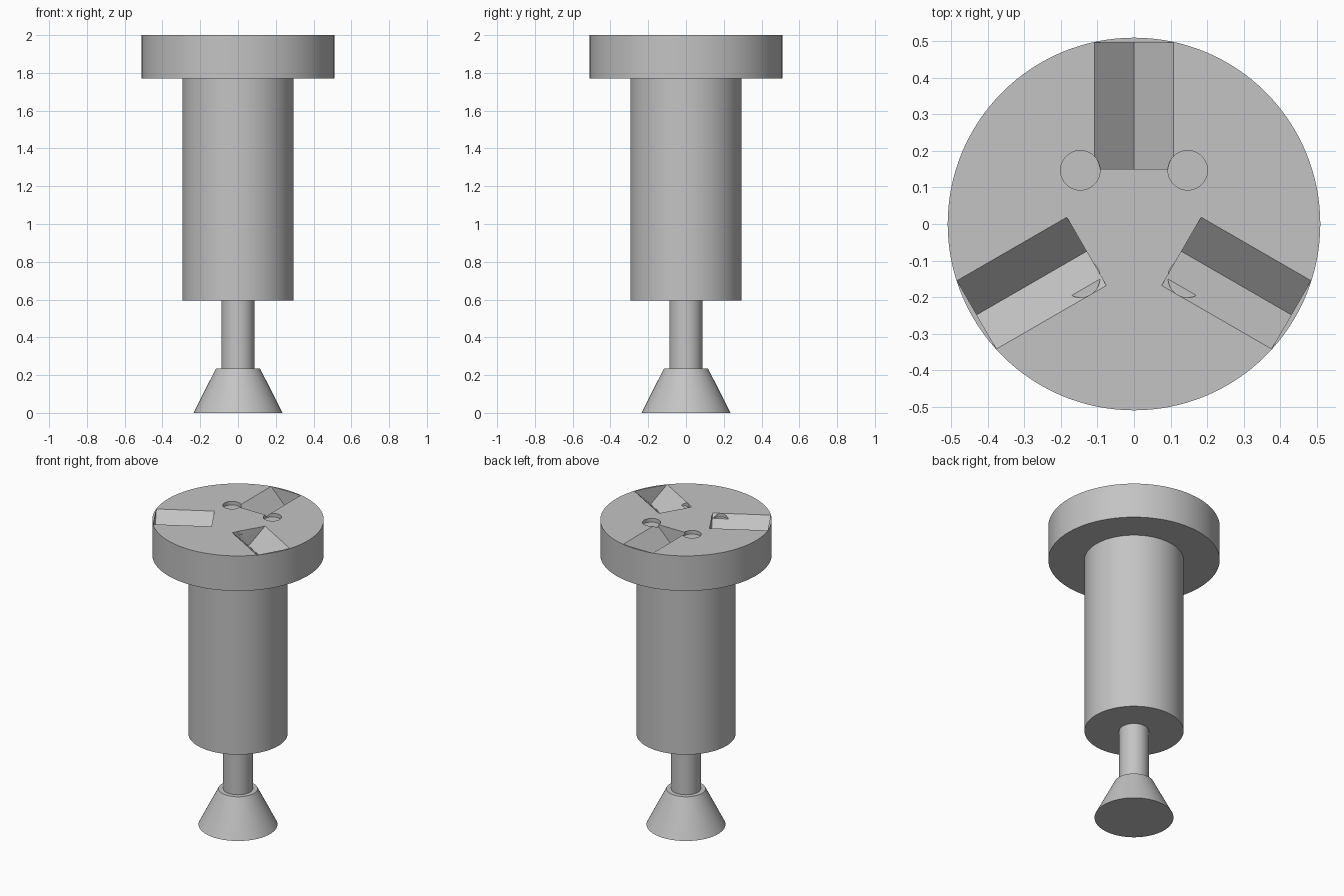
import bpy, bmesh
from math import radians, pi
from mathutils import Matrix, Vector

cube = bpy.data.objects.get("Cube")
if cube:
    bpy.data.objects.remove(cube, do_unlink=True)

GREY = (0.55, 0.55, 0.55, 1.0)
metal = bpy.data.materials.new("plain_grey")
metal.use_nodes = True
metal.diffuse_color = GREY
metal.node_tree.nodes["Principled BSDF"].inputs["Base Color"].default_value = GREY

TOP = 2.0
SIDES = 128


def add_object(name, bm):
    bmesh.ops.recalc_face_normals(bm, faces=bm.faces)
    mesh = bpy.data.meshes.new(name)
    bm.to_mesh(mesh)
    bm.free()
    obj = bpy.data.objects.new(name, mesh)
    bpy.context.collection.objects.link(obj)
    mesh.materials.append(metal)
    return obj


def cone(name, r_bottom, r_top, z0, z1, x=0, y=0):
    bm = bmesh.new()
    bmesh.ops.create_cone(bm, cap_ends=True, segments=SIDES, radius1=r_bottom,
                          radius2=r_top, depth=z1 - z0,
                          matrix=Matrix.Translation((x, y, (z0 + z1) / 2)))
    return add_object(name, bm)


def v_groove(name, angle, half=0.108, inner=0.15, outer=0.497, rise=0.1):
    """Prism with a 45 degree V underside, running outward along the angle."""
    section = [(-half, 0), (0, -half), (half, 0), (half, rise), (-half, rise)]
    bm = bmesh.new()
    face = bm.faces.new([bm.verts.new((inner, s, TOP + h)) for s, h in section])
    ext = bmesh.ops.extrude_face_region(bm, geom=[face])
    moved = [g for g in ext["geom"] if isinstance(g, bmesh.types.BMVert)]
    bmesh.ops.translate(bm, verts=moved, vec=Vector((outer - inner, 0, 0)))
    bm.transform(Matrix.Rotation(radians(angle), 4, 'Z'))
    return add_object(name, bm)


def cut(target, cutter):
    cutter.hide_render = True
    mod = target.modifiers.new("cut", 'BOOLEAN')
    mod.operation = 'DIFFERENCE'
    mod.solver = 'EXACT'
    mod.object = cutter
    bpy.context.view_layer.objects.active = target
    bpy.ops.object.modifier_apply(modifier=mod.name)
    bpy.data.objects.remove(cutter, do_unlink=True)


# Stacked round parts, bottom to top
foot = cone("flared_foot", 0.235, 0.117, 0, 0.235)
stem = cone("stem", 0.088, 0.088, 0.235, 0.595)
body = cone("body", 0.295, 0.295, 0.595, 1.77)
disc = cone("top_disc", 0.51, 0.51, 1.77, TOP)

# Three radial V grooves in the disc
for angle in (90, 210, 330):
    cut(disc, v_groove("groove_cutter", angle))

# Four shallow round recesses
for x in (-0.147, 0.147):
    for y in (-0.147, 0.147):
        cut(disc, cone("recess_cutter", 0.054, 0.054, TOP - 0.024, TOP + 0.1, x, y))

# Smooth round sides, crisp edges
bpy.ops.object.select_all(action='DESELECT')
for obj in (foot, stem, body, disc):
    obj.select_set(True)
bpy.context.view_layer.objects.active = disc
bpy.ops.object.shade_smooth_by_angle(angle=radians(30))
